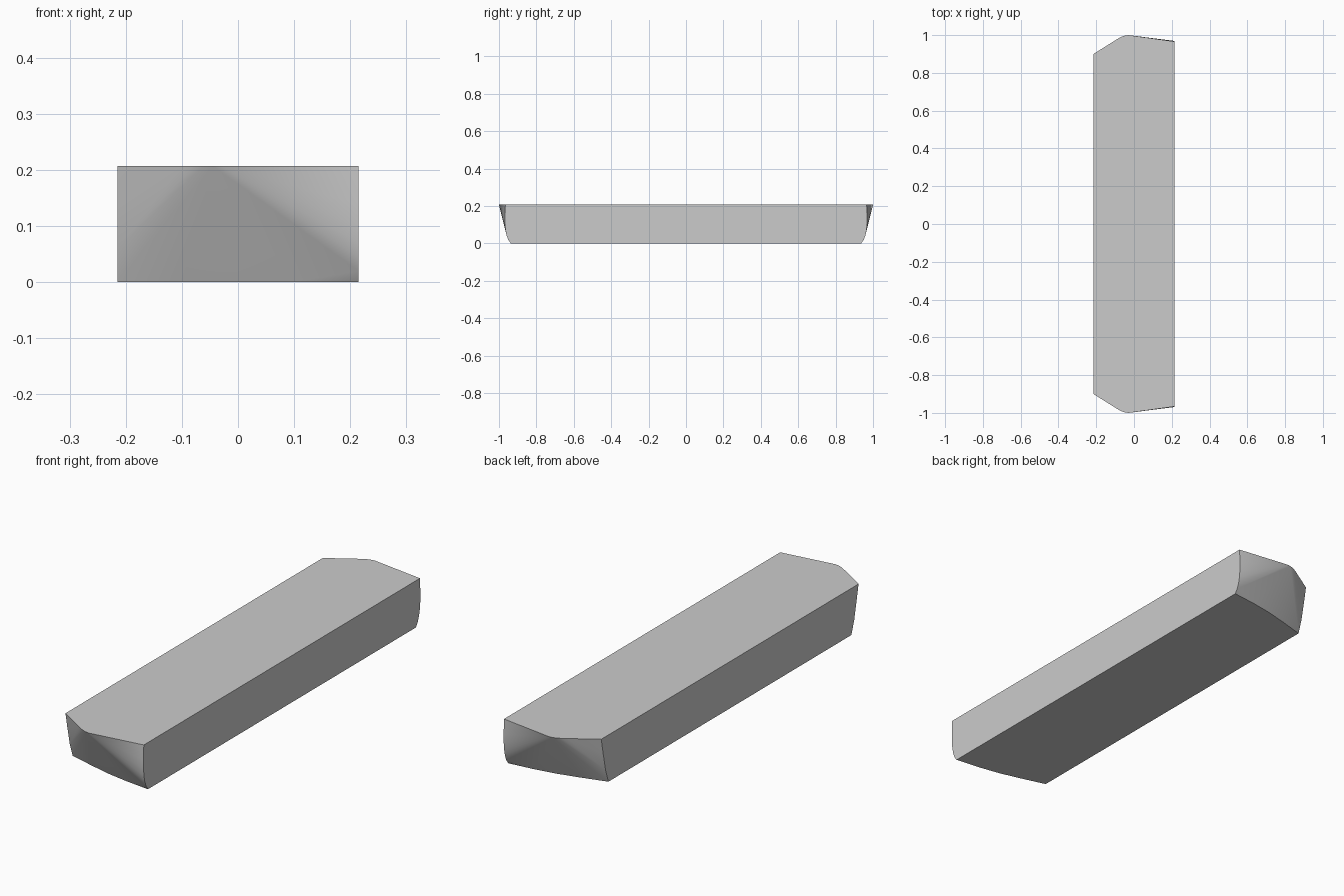
import bpy
import bmesh
import math

default_cube = bpy.data.objects.get("Cube")
if default_cube:
    bpy.data.objects.remove(default_cube, do_unlink=True)

HALF_WIDTH = 0.215
HEIGHT = 0.207

grey = bpy.data.materials.new("plain grey")
grey.use_nodes = True
grey_colour = (0.6, 0.6, 0.6, 1)
grey.diffuse_color = grey_colour
grey.node_tree.nodes["Principled BSDF"].inputs["Base Color"].default_value = grey_colour

# Outlines of one end: top and bottom as (x, y), sides as (y, z)
top = [(-HALF_WIDTH, 0.9), (-0.1, 0.972), (-0.08, 0.984), (-0.062, 0.993),
       (-0.045, 0.998), (-0.03, 1.0), (HALF_WIDTH, 0.966)]
bottom = [(-HALF_WIDTH, 0.85), (-0.1, 0.882), (0.0, 0.907), (0.1, 0.924),
          (HALF_WIDTH, 0.937)]
left_side = [(0.969, 0.14), (0.968, 0.1), (0.965, 0.07), (0.96, 0.045), (0.951, 0.02)]
right_side = [(0.887, 0.14), (0.87, 0.06)]

end_points = [(x, y, HEIGHT) for x, y in top]
end_points += [(x, y, 0) for x, y in bottom]
end_points += [(HALF_WIDTH, y, z) for y, z in left_side]
end_points += [(-HALF_WIDTH, y, z) for y, z in right_side]

# Stretch a solid skin over both mirrored ends
bm = bmesh.new()
for x, y, z in end_points:
    for side in (-1, 1):
        bm.verts.new((x, side * y, z))
bmesh.ops.convex_hull(bm, input=bm.verts)
bmesh.ops.dissolve_limit(bm, angle_limit=math.radians(0.2),
                         verts=bm.verts, edges=bm.edges)
bmesh.ops.recalc_face_normals(bm, faces=bm.faces)

mesh = bpy.data.meshes.new("bar")
bm.to_mesh(mesh)
bm.free()
mesh.materials.append(grey)
bar = bpy.data.objects.new("bar", mesh)
bpy.context.collection.objects.link(bar)

# Soft ends with crisp outer edges
bpy.ops.object.select_all(action="DESELECT")
bar.select_set(True)
bpy.context.view_layer.objects.active = bar
bpy.ops.object.shade_smooth_by_angle(angle=math.radians(30))
